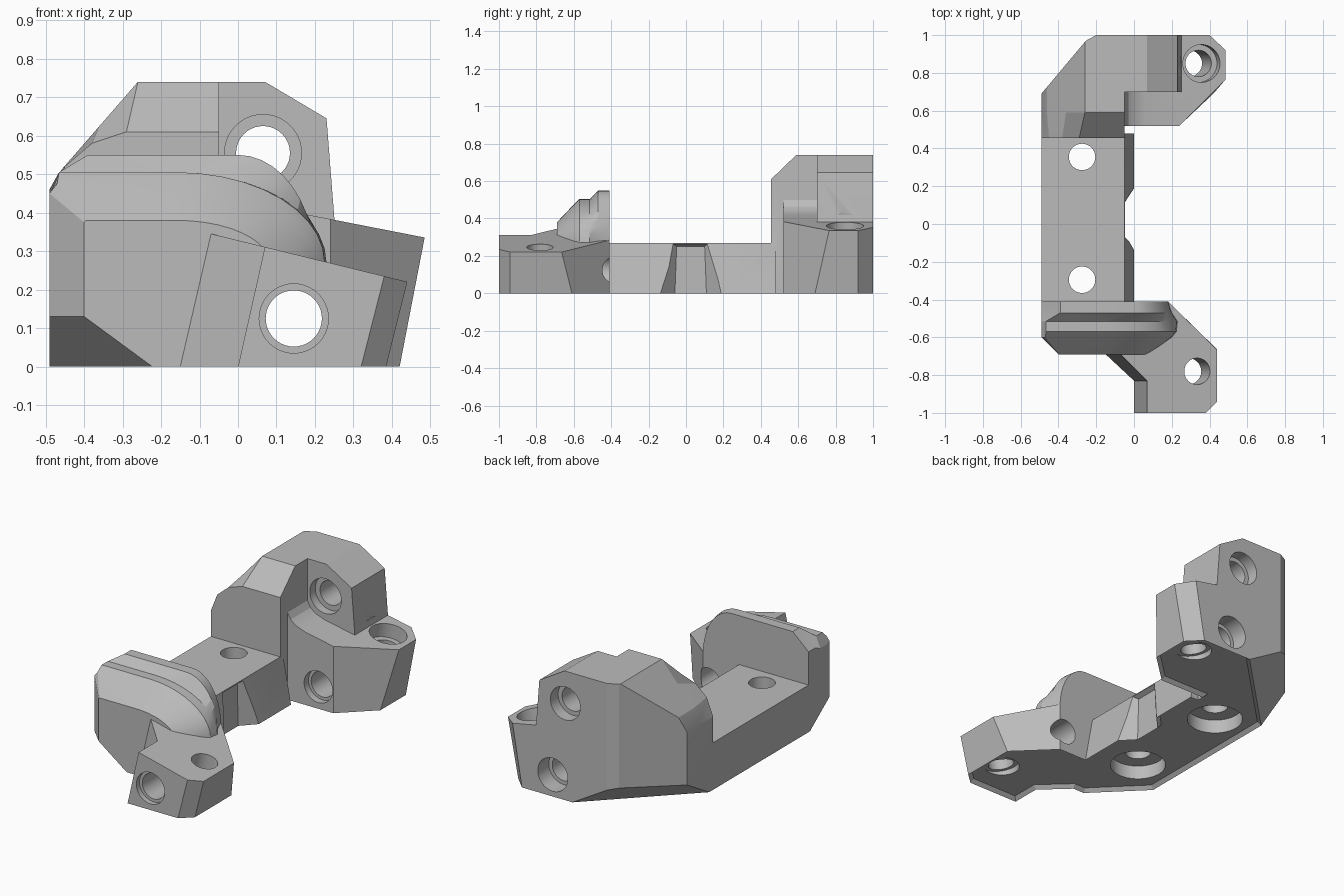
import bpy, bmesh, math
from mathutils import Vector

if "Cube" in bpy.data.objects:
    bpy.data.objects.remove(bpy.data.objects["Cube"])

grey = bpy.data.materials.new("plain grey")
grey.use_nodes = True
grey.diffuse_color = (0.5, 0.5, 0.5, 1)
grey.node_tree.nodes["Principled BSDF"].inputs["Base Color"].default_value = (0.5, 0.5, 0.5, 1)


def loft(name, rings, cuts=()):
    """Skin matching rings into a solid, then slice off the outside of each (point, normal) plane."""
    bm = bmesh.new()
    vs = [[bm.verts.new(p) for p in r] for r in rings]
    n = len(rings[0])
    for a, b in zip(vs, vs[1:]):
        for i in range(n):
            j = (i + 1) % n
            bm.faces.new((a[i], a[j], b[j], b[i]))
    bm.faces.new(vs[0][::-1])
    bm.faces.new(vs[-1])
    bmesh.ops.recalc_face_normals(bm, faces=bm.faces)
    for co, no in cuts:
        bmesh.ops.bisect_plane(bm, geom=bm.verts[:] + bm.edges[:] + bm.faces[:], dist=1e-5,
                               plane_co=co, plane_no=no, clear_outer=True)
        bmesh.ops.holes_fill(bm, edges=[e for e in bm.edges if e.is_boundary])
    bmesh.ops.recalc_face_normals(bm, faces=bm.faces)
    me = bpy.data.meshes.new(name)
    bm.to_mesh(me)
    bm.free()
    ob = bpy.data.objects.new(name, me)
    me.materials.append(grey)
    bpy.context.scene.collection.objects.link(ob)
    return ob


def along_y(profile, y):
    return [(x, y, z) for x, z in profile]


def cylinder(p, q, r, n=40):
    p, q = Vector(p), Vector(q)
    rot = (q - p).to_track_quat('Z', 'Y')
    ring = [rot @ Vector((r * math.cos(2 * math.pi * i / n), r * math.sin(2 * math.pi * i / n), 0))
            for i in range(n)]
    return loft("hole_cutter", [[p + v for v in ring], [q + v for v in ring]])


def combine(target, other, op):
    other.hide_render = True
    m = target.modifiers.new("combine", 'BOOLEAN')
    m.operation, m.solver, m.object = op, 'EXACT', other
    bpy.ops.object.select_all(action='DESELECT')
    bpy.context.view_layer.objects.active = target
    target.select_set(True)
    bpy.ops.object.modifier_apply(modifier=m.name)
    bpy.data.objects.remove(other)


def lug(name, corners, top, slope, cuts=()):
    """Leaning prism with a sloped top; corners are x, y and their drift at the top."""
    low = [(x, y, 0) for x, y, dx, dy in corners]
    high = [(x + dx, y + dy, top - slope * (x + dx)) for x, y, dx, dy in corners]
    return loft(name, [low, high], cuts)


# Connecting bar
bar = [(-.49, 0), (0, 0), (-.05, .27), (-.49, .27)]
body = loft("bracket", [along_y(bar, -.42), along_y(bar, .48)])

# Rear block with corner chamfers
under_rear = ((0, .98, 0), (-1, 1, -1.7))
front_face = [(-.05, 0), (-.05, .61), (-.29, .61), (-.38, .58), (-.45, .52), (-.49, .42), (-.49, 0)]
full_face = [(-.05, 0), (-.05, .74), (-.26, .74), (-.36, .625), (-.46, .51), (-.49, .42), (-.49, 0)]
rear_block = loft("rear_block",
                  [along_y(front_face, .455), along_y(full_face, .59), along_y(full_face, 1)],
                  [((-.49, .69, 0), (-.28, .235, 0)), ((-.255, .97, 0), (-.03, .055, 0)), under_rear])

# Rear wall, lug and the fillet between them
wall = [(-.1, .2), (.26, .2), (.25, .39), (.23, .645), (.07, .74), (-.1, .74)]
rear_wall = loft("rear_wall", [along_y(wall, .7), along_y(wall, 1)])
rear_lug = lug("rear_lug", [(-.2, .52, 0, 0), (.24, .52, 0, 0), (.42, .69, .065, .075),
                            (.42, .92, .065, 0), (.34, 1, .06, 0), (-.2, 1, 0, 0)],
               .43, .195, [under_rear])
curve = [(-.1, .3), (-.1, .5), (-.05, .5), (-.03, .465), (0, .44), (.06, .418), (.06, .3)]
fillet = loft("fillet", [along_y(curve, .52), along_y(curve, .75)])


# Front block: arched outline that steps back in layers
def arch(y, cx, a, h, left, shoulder, side):
    arc = [(cx + a * math.cos(t), .27 + (h - .27) * math.sin(t))
           for t in (math.pi / 2 * i / 10 for i in range(11))]
    return along_y([(left, 0), (0, 0), (.05, .24)] + arc + [shoulder, (left, side)], y)


front_block = loft("front_block", [
    arch(-.69, -.16, .24, .38, -.4, (-.395, .38), .375),
    arch(-.6, -.16, .36, .475, -.49, (-.47, .475), .45),
    arch(-.57, -.16, .385, .505, -.49, (-.465, .505), .44),
    arch(-.515, -.16, .39, .505, -.49, (-.465, .505), .44),
    arch(-.47, 0, .2, .55, -.49, (-.39, .55), .46),
    arch(-.41, 0, .18, .55, -.49, (-.39, .55), .46)],
    [((-.25, -.69, .02), (-1, -1, -1.36))])

# Front lug
front_lug = lug("front_lug", [(0, -1, .07, 0), (.32, -1, .06, 0), (.385, -.94, .055, 0),
                              (.385, -.61, .055, -.055), (.18, -.41, 0, 0), (-.15, -.41, .08, 0),
                              (-.15, -.69, .08, 0), (0, -.83, .07, 0)], .328, .245)

for part in (rear_block, rear_lug, rear_wall, fillet, front_block, front_lug):
    combine(body, part, 'UNION')

# Notch in the side of the bar
notch = loft("notch_cutter", [
    [(.02, -.16, -.02), (.02, .21, -.02), (.02, .15, .3), (.02, -.12, .3)],
    [(-.075, -.06, -.02), (-.075, .11, -.02), (-.075, .1, .25), (-.075, -.05, .25)]])
combine(body, notch, 'DIFFERENCE')

# Chamfer around the underside
bm = bmesh.new()
bm.from_mesh(body.data)
bmesh.ops.remove_doubles(bm, verts=bm.verts, dist=1e-4)
bmesh.ops.dissolve_limit(bm, angle_limit=math.radians(1), verts=bm.verts, edges=bm.edges)
bm.normal_update()
under = [f for f in bm.faces if f.normal.z < -.99 and f.calc_center_median().z < .002]
rim = {v for f in under for e in f.edges
       if sum(g in under for g in e.link_faces) == 1 for v in e.verts}
bmesh.ops.inset_region(bm, faces=under, thickness=.02, use_boundary=True, use_even_offset=True)
for v in rim:
    v.co.z = .02
bm.to_mesh(body.data)
bm.free()

# Bolt holes with counterbores
holes = []
for y in (.355, -.295):
    holes += [((-.275, y, -.1), (-.275, y, .4), .07), ((-.275, y, -.1), (-.275, y, .1), .15)]
holes += [
    # long cross hole through both lugs
    ((.145, -1.1, .125), (.145, 1.1, .125), .073), ((.145, -1.1, .125), (.145, -.97, .125), .09),
    ((.145, .9, .125), (.145, 1.1, .125), .095), ((.145, .4, .125), (.145, .56, .125), .09),
    # upper cross hole
    ((.065, .6, .555), (.065, 1.1, .555), .07), ((.065, .6, .555), (.065, .75, .555), .1),
    ((.065, .93, .555), (.065, 1.1, .555), .095),
    # leaning holes in the lugs
    ((.258, -.78, -.1), (.368, -.78, .4), .07), ((.258, -.78, -.1), (.286, -.78, .03), .095),
    ((.265, .85, -.1), (.385, .85, .5), .07), ((.265, .85, -.1), (.291, .85, .03), .095),
    ((.341, .85, .28), (.425, .85, .7), .1), ((.364, .85, .395), (.425, .85, .7), .125)]
for p, q, r in holes:
    combine(body, cylinder(p, q, r), 'DIFFERENCE')

# Smooth the curved faces, keep the edges sharp
bpy.ops.object.select_all(action='DESELECT')
body.select_set(True)
bpy.context.view_layer.objects.active = body
bpy.ops.object.shade_smooth_by_angle(angle=math.radians(20))
